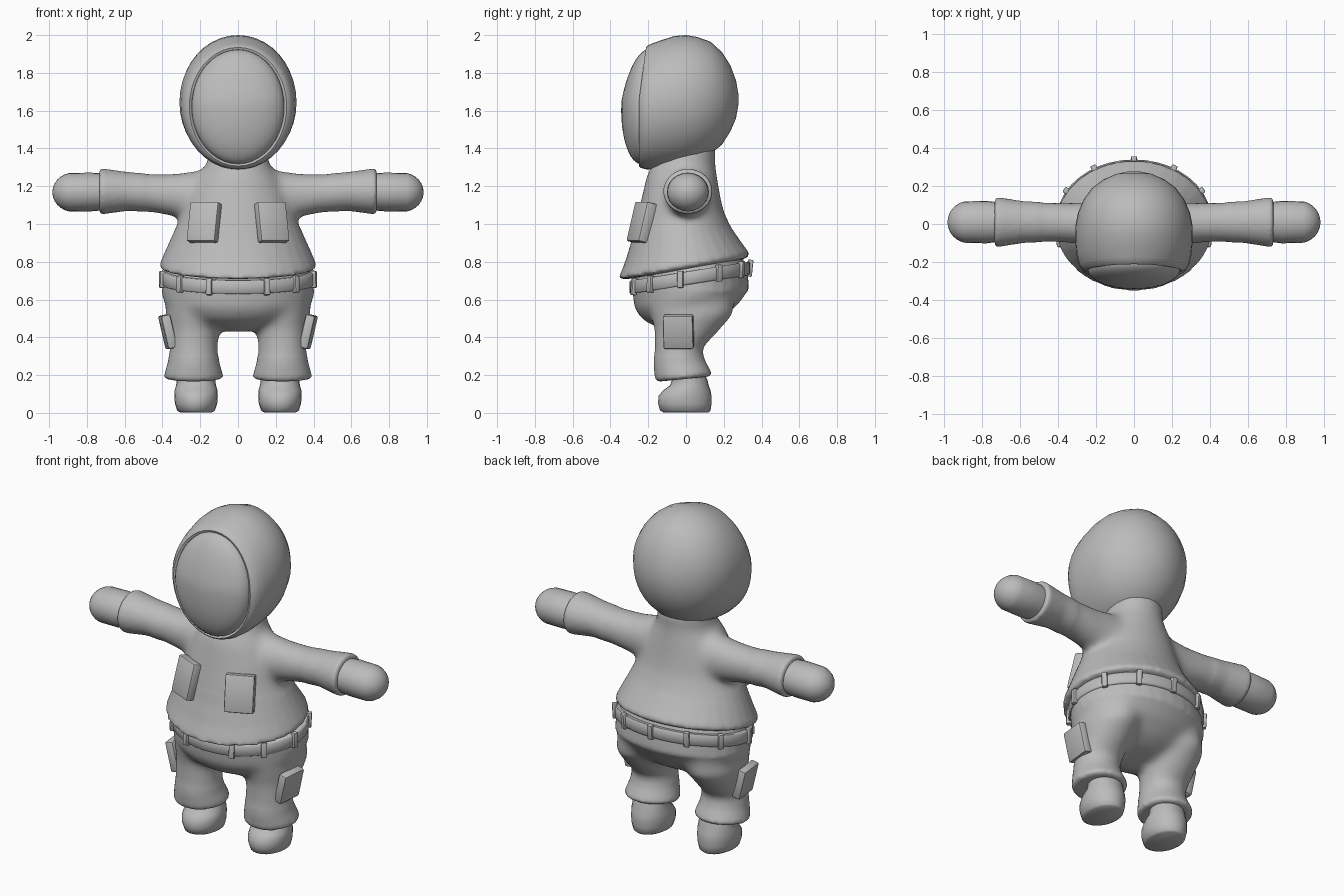
import bpy, bmesh, math
from mathutils import Matrix, Vector

if "Cube" in bpy.data.objects:
    bpy.data.objects.remove(bpy.data.objects["Cube"])

mat = bpy.data.materials.new("plain grey")
mat.diffuse_color = (0.5, 0.5, 0.5, 1)
mat.use_nodes = True
mat.node_tree.nodes["Principled BSDF"].inputs["Base Color"].default_value = mat.diffuse_color


def finish(name, bm, angle=40):
    bmesh.ops.recalc_face_normals(bm, faces=bm.faces)
    me = bpy.data.meshes.new(name)
    bm.to_mesh(me)
    bm.free()
    me.materials.append(mat)
    ob = bpy.data.objects.new(name, me)
    bpy.context.collection.objects.link(ob)
    bpy.ops.object.select_all(action='DESELECT')
    ob.select_set(True)
    bpy.context.view_layer.objects.active = ob
    bpy.ops.object.shade_smooth_by_angle(angle=math.radians(angle))
    return ob


def loft(bm, rings, place, n=32):
    """Skin ellipses (p, u centre, u radius, v min, v max), capped at both ends."""
    rows = []
    for p, uc, ru, v0, v1 in rings:
        rows.append([bm.verts.new(place(p, uc + ru * math.cos(a), (v0 + v1) / 2 + (v1 - v0) / 2 * math.sin(a)))
                     for a in (2 * math.pi * i / n for i in range(n))])
    for r, q in zip(rows, rows[1:]):
        for i in range(n):
            j = (i + 1) % n
            bm.faces.new((r[i], r[j], q[j], q[i]))
    bm.faces.new(rows[0])
    bm.faces.new(rows[-1])


def fuse(name, bm, in_blend):
    """Weld overlapping lofts into one skin, then soften the chosen joints."""
    ob = finish(name, bm)
    mod = ob.modifiers.new("weld", 'REMESH')
    mod.mode = 'VOXEL'
    mod.voxel_size = 0.013
    bpy.ops.object.modifier_apply(modifier=mod.name)
    bm = bmesh.new()
    bm.from_mesh(ob.data)
    blend = [v for v in bm.verts if in_blend(v.co)]
    for verts, times in ((bm.verts[:], 3), (blend, 22)):
        for _ in range(times):
            bmesh.ops.smooth_vert(bm, verts=verts, factor=0.5, use_axis_x=True, use_axis_y=True, use_axis_z=True)
    bm.to_mesh(ob.data)
    bm.free()
    bpy.ops.object.shade_smooth_by_angle(angle=math.radians(50))


def upright(p, u, v):
    return (u, v, p)


def tilted(p, u, v):
    return (u, v, p + 0.17 * v * max(0, min(1, (1.25 - p) / 0.4)))


# jacket body with tilted hem, plus both sleeves
bm = bmesh.new()
loft(bm, [(0.76, 0, 0.36, -0.30, 0.29), (0.77, 0, 0.415, -0.355, 0.335), (0.79, 0, 0.415, -0.35, 0.335),
          (0.86, 0, 0.385, -0.32, 0.29), (0.95, 0, 0.345, -0.288, 0.24), (1.05, 0, 0.30, -0.262, 0.20),
          (1.15, 0, 0.27, -0.235, 0.18), (1.25, 0, 0.22, -0.21, 0.165), (1.32, 0, 0.165, -0.18, 0.155),
          (1.42, 0, 0.15, -0.12, 0.16)], tilted)
for s in (-1, 1):
    loft(bm, [(0.0, 0.0, 0.12, 1.0, 1.29), (0.2, 0.0, 0.12, 1.01, 1.285), (0.32, 0.005, 0.108, 1.035, 1.268),
              (0.45, 0.01, 0.105, 1.06, 1.265), (0.58, 0.01, 0.11, 1.07, 1.275), (0.725, 0.01, 0.133, 1.05, 1.295),
              (0.735, 0.01, 0.125, 1.06, 1.285)], lambda p, u, v: (s * p, u, v))
fuse("jacket", bm, lambda c: abs(c.x) < 0.5 and c.z > 0.98)

# trousers: hips and two legs
bm = bmesh.new()
loft(bm, [(0.80, 0, 0.36, -0.27, 0.29), (0.70, 0, 0.40, -0.285, 0.325), (0.60, 0, 0.405, -0.275, 0.335),
          (0.53, 0, 0.35, -0.23, 0.28), (0.47, 0, 0.25, -0.14, 0.20), (0.44, 0, 0.12, -0.08, 0.12)], tilted)
for s in (-1, 1):
    loft(bm, [(0.62, 0.20, 0.17, -0.22, 0.26), (0.52, 0.235, 0.152, -0.185, 0.25), (0.44, 0.235, 0.137, -0.168, 0.18),
              (0.34, 0.235, 0.127, -0.168, 0.085), (0.27, 0.235, 0.137, -0.172, 0.10), (0.195, 0.235, 0.158, -0.165, 0.138),
              (0.18, 0.235, 0.145, -0.15, 0.125)],
         lambda p, u, v: (s * u, v, p + (0.1 * v if p < 0.3 else 0)))
fuse("trousers", bm, lambda c: 0.3 < c.z < 0.64)

# hood: skinned from back to front, ending in a rolled lip
def hood_place(p, u, v):
    return (u, p + 0.04 * max(0, v - 1.65) / 0.3 * max(0, min(1, -p / 0.2)), v)


bm = bmesh.new()
loft(bm, [(0.277, 0, 0.03, 1.63, 1.69), (0.265, 0, 0.09, 1.56, 1.76), (0.235, 0, 0.16, 1.49, 1.84),
          (0.19, 0, 0.22, 1.42, 1.91), (0.13, 0, 0.265, 1.37, 1.965), (0.06, 0, 0.295, 1.33, 1.99),
          (0.0, 0, 0.307, 1.31, 2.0), (-0.08, 0, 0.31, 1.295, 1.995), (-0.16, 0, 0.303, 1.288, 1.975),
          (-0.215, 0, 0.29, 1.29, 1.958), (-0.242, 0, 0.272, 1.298, 1.946), (-0.25, 0, 0.258, 1.307, 1.935),
          (-0.244, 0, 0.246, 1.317, 1.923), (-0.22, 0, 0.24, 1.322, 1.918)], hood_place, 40)
finish("hood", bm, 50)

# face: shallow dome filling the hood opening
bm = bmesh.new()
rings = []
for k in range(12):
    a = math.radians(88 * k / 11)
    t = math.cos(a)
    rings.append((-0.238 - 0.105 * math.sin(a), 0, 0.245 * t, 1.60 - 0.283 * t, 1.60 + 0.323 * t))
loft(bm, rings, hood_place, 40)
finish("face", bm, 50)

for s, side in ((-1, "left"), (1, "right")):
    # mitten
    bm = bmesh.new()
    rings = [(0.68, 0.01, 0.10, 1.075, 1.265), (0.78, 0.01, 0.112, 1.067, 1.272)]
    for k in range(1, 8):
        a = math.radians(87 * k / 7)
        r = 0.104 * math.cos(a)
        rings.append((0.87 + 0.113 * math.sin(a), 0.01, r * 1.07, 1.168 - r, 1.168 + r))
    loft(bm, rings, lambda p, u, v: (s * p, u, v), 24)
    finish(side + "_mitten", bm, 50)

    # boot
    bm = bmesh.new()
    loft(bm, [(0.003, 0.222, 0.085, -0.12, 0.12), (0.012, 0.222, 0.10, -0.137, 0.13), (0.05, 0.222, 0.112, -0.148, 0.135),
              (0.09, 0.222, 0.115, -0.145, 0.135), (0.12, 0.222, 0.113, -0.12, 0.13), (0.145, 0.222, 0.106, -0.085, 0.12),
              (0.17, 0.222, 0.102, -0.075, 0.115), (0.25, 0.222, 0.10, -0.08, 0.08)],
         lambda p, u, v: (s * u, v, p), 24)
    finish(side + "_boot", bm, 50)


def block(name, size, matrix, bevel):
    bm = bmesh.new()
    bmesh.ops.create_cube(bm, size=1, matrix=Matrix.Diagonal((*size, 1)))
    bmesh.ops.bevel(bm, geom=bm.edges[:], offset=bevel, segments=2, affect='EDGES', profile=0.5)
    bm.transform(matrix)
    finish(name, bm)


def pose(loc, yaw, tilt):
    return Matrix.Translation(loc) @ Matrix.Rotation(math.radians(yaw), 4, 'Z') @ Matrix.Rotation(math.radians(tilt), 4, 'X')


# chest and thigh pockets
for s, side in ((-1, "left"), (1, "right")):
    block(side + "_chest_pocket", (0.165, 0.06, 0.215), pose((s * 0.178, -0.235, 1.008), s * 24, -14), 0.01)
    block(side + "_thigh_pocket", (0.16, 0.05, 0.18), pose((s * 0.372, -0.04, 0.43), s * 84, 13), 0.01)


# belt: tilted band with loops
def on_belt(a, r, h):
    y = 0.02 + (0.31 + r) * math.cos(a)
    return Vector(((0.398 + r) * math.sin(a), y, 0.712 + 0.16 * y + h))


bm = bmesh.new()
n = 40
section = [(-0.03, -0.035), (0.004, -0.035), (0.01, -0.028), (0.01, 0.028), (0.004, 0.035), (-0.03, 0.035)]
rows = [[bm.verts.new(on_belt(2 * math.pi * i / n, r, h)) for r, h in section] for i in range(n)]
for i in range(n):
    r, q = rows[i], rows[(i + 1) % n]
    for j in range(6):
        k = (j + 1) % 6
        bm.faces.new((r[j], r[k], q[k], q[j]))
finish("belt", bm, 50)

angles = [0] + [s * d for d in (31, 61, 99, 131, 158) for s in (-1, 1)]
for i, d in enumerate(angles):
    a = math.radians(d)
    normal = Vector((math.sin(a) / 0.4, math.cos(a) / 0.32))
    yaw = math.degrees(math.atan2(normal.x, -normal.y))
    block("belt_loop_%d" % (i + 1), (0.032, 0.03, 0.09), pose(on_belt(a, 0.008, 0), yaw, 6 * math.cos(a)), 0.006)
